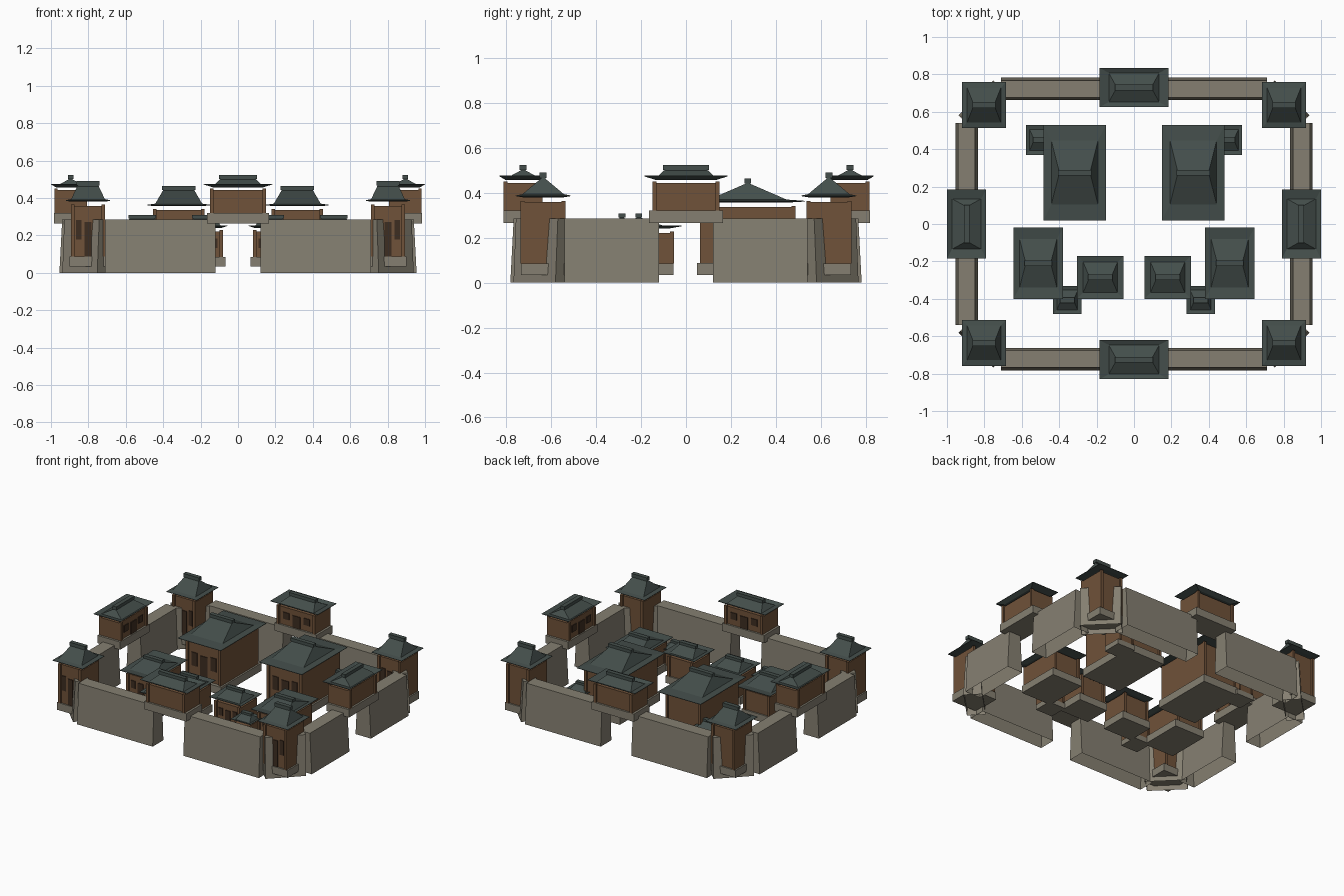
import bpy, bmesh, math
from mathutils import Matrix, Vector

if "Cube" in bpy.data.objects:
    bpy.data.objects.remove(bpy.data.objects["Cube"])


def mat(name, c):
    m = bpy.data.materials.new(name)
    m.diffuse_color = (*c, 1)
    m.use_nodes = True
    m.node_tree.nodes["Principled BSDF"].inputs["Base Color"].default_value = m.diffuse_color
    return m


STONE = mat("grey stone", (0.235, 0.213, 0.165))
WOOD = mat("brown wood", (0.160, 0.084, 0.041))
PANEL = mat("dark panel", (0.048, 0.026, 0.015))
TILE = mat("green grey tile", (0.057, 0.076, 0.070))


def rect(hx, hy, z):
    return [(-hx, -hy, z), (hx, -hy, z), (hx, hy, z), (-hx, hy, z)]


def loft(name, rings, m, M=Matrix(), open_bottom=False):
    """Solid through a stack of rings with both ends capped."""
    bm = bmesh.new()
    vs = [[bm.verts.new(M @ Vector(p)) for p in r] for r in rings]
    n = len(rings[0])
    bm.faces.new(vs[0])
    bm.faces.new(vs[-1])
    for a, b in zip(vs, vs[1:]):
        for i in range(n):
            j = (i + 1) % n
            bm.faces.new((a[i], a[j], b[j], b[i]))
    bmesh.ops.recalc_face_normals(bm, faces=bm.faces)
    if open_bottom:
        low = [f for f in bm.faces if f.normal.z < -.9]
        bmesh.ops.delete(bm, geom=low, context='FACES_ONLY')
    me = bpy.data.meshes.new(name)
    bm.to_mesh(me)
    bm.free()
    me.materials.append(m)
    ob = bpy.data.objects.new(name, me)
    bpy.context.collection.objects.link(ob)
    return ob


def box(name, x, y, hx, hy, z0, z1, m, M=Matrix()):
    T = M @ Matrix.Translation((x, y, 0))
    return loft(name, [rect(hx, hy, z0), rect(hx, hy, z1)], m, T)


def building(name, pos, rot, base, body, z, roof, mid, ridge):
    """z = base bottom, base top, body top, eave, bend, ridge foot, ridge top."""
    M = Matrix.Translation((*pos, 0)) @ Matrix.Rotation(rot, 4, 'Z')
    zb, zf, zt, ze, zm, zr, ztop = z
    bx, by = body
    h = zt - zf
    # stone plinth and timber body
    box(name + "_plinth", 0, 0, *base, zb, zf, STONE, M)
    box(name + "_body", 0, 0, bx, by, zf, zt, WOOD, M)
    # corner posts
    p = .006 if bx < .07 else .009
    for sx in (-1, 1):
        for sy in (-1, 1):
            box(name + "_post", sx * (bx - p), sy * (by + .003), p, p, zf, zt + .006, WOOD, M)
    # front door and the two windows beside it
    box(name + "_door", 0, -by - .001, bx * .20, .004, zf, zf + h * .68, PANEL, M)
    for sx in (-1, 1):
        box(name + "_window", sx * bx * .54, -by - .001, bx * .16, .004,
            zf + h * .34, zf + h * .72, PANEL, M)
    # hipped roof whose eaves flare outward from the bend
    rings = [rect(*mid, min(zm, ze) - .006), rect(*roof, ze - .001), rect(*roof, ze + .002),
             rect(*mid, zm), rect(ridge, .006, zr + .004)]
    loft(name + "_roof", rings, TILE, M)
    # ridge beam with a wider cap
    hz = ztop - zr
    box(name + "_ridge", 0, 0, ridge * .95, .010, zr - .008, zr + hz * .4, TILE, M)
    box(name + "_ridge_cap", 0, 0, ridge * 1.08, .015, zr + hz * .15, ztop, TILE, M)


# battered wall run, hollow underneath
def wall(name, a, b, M):
    s = [(-.06, 0), (.06, 0), (.045, .285), (-.045, .285)]
    loft(name, [[(x, y, z) for y, z in s] for x in (a, b)], STONE, M, True)


for s, n in ((-1, "front"), (1, "back")):
    for a, b in ((-.71, -.12), (.12, .71)):
        wall(n + "_wall", a, b, Matrix.Translation((0, s * .722, 0)))
for s, n in ((-1, "left"), (1, "right")):
    for a, b in ((-.54, -.12), (.12, .54)):
        wall(n + "_wall", a, b, Matrix.Translation((s * .895, 0, 0)) @ Matrix.Rotation(math.pi / 2, 4, 'Z'))

# gate pavilions bridging the walls, doors facing the courtyard
for n, pos, rot in (("front_gate", (0, -.725), math.pi), ("back_gate", (0, .73), 0),
                    ("left_gate", (-.895, 0), math.pi / 2), ("right_gate", (.895, 0), -math.pi / 2)):
    building(n, pos, rot, (.165, .088), (.150, .075), (.265, .320, .444, .474, .463, .498, .524),
             (.185, .105), (.135, .078), .095)

# diagonal corner walls with towers standing through them
for sx in (-1, 1):
    for sy in (-1, 1):
        wall("corner_wall", -.132, .132, Matrix.Translation((sx * .8035, sy * .632, 0))
             @ Matrix.Rotation(-sx * sy * math.pi / 4, 4, 'Z'))
        building("corner_tower", (sx * .802, sy * .636), 0, (.100, .098), (.090, .088),
                 (.034, .086, .358, .386, .394, .462, .490), (.118, .122), (.090, .092), .056)

# courtyard halls, mirrored left and right
for s in (-1, 1):
    building("main_hall", (s * .317, .275), 0, (.150, .225), (.138, .200),
             (.034, .088, .336, .362, .370, .438, .464), (.168, .255), (.125, .172), .083)
    building("side_hall", (s * .512, -.21), 0, (.118, .155), (.105, .145),
             (.034, .085, .222, .252, .246, .286, .308), (.132, .190), (.100, .130), .068)
    building("inner_hall", (s * .18, -.285), 0, (.112, .095), (.100, .085),
             (.034, .085, .222, .252, .246, .286, .308), (.125, .115), (.092, .082), .060)
    building("front_shed", (s * .357, -.407), 0, (.066, .066), (.056, .066),
             (.034, .070, .165, .187, .183, .212, .230), (.077, .075), (.056, .053), .036)
    building("back_shed", (s * .498, .45), 0, (.068, .066), (.058, .066),
             (.034, .070, .165, .187, .183, .212, .230), (.080, .080), (.060, .056), .038)
